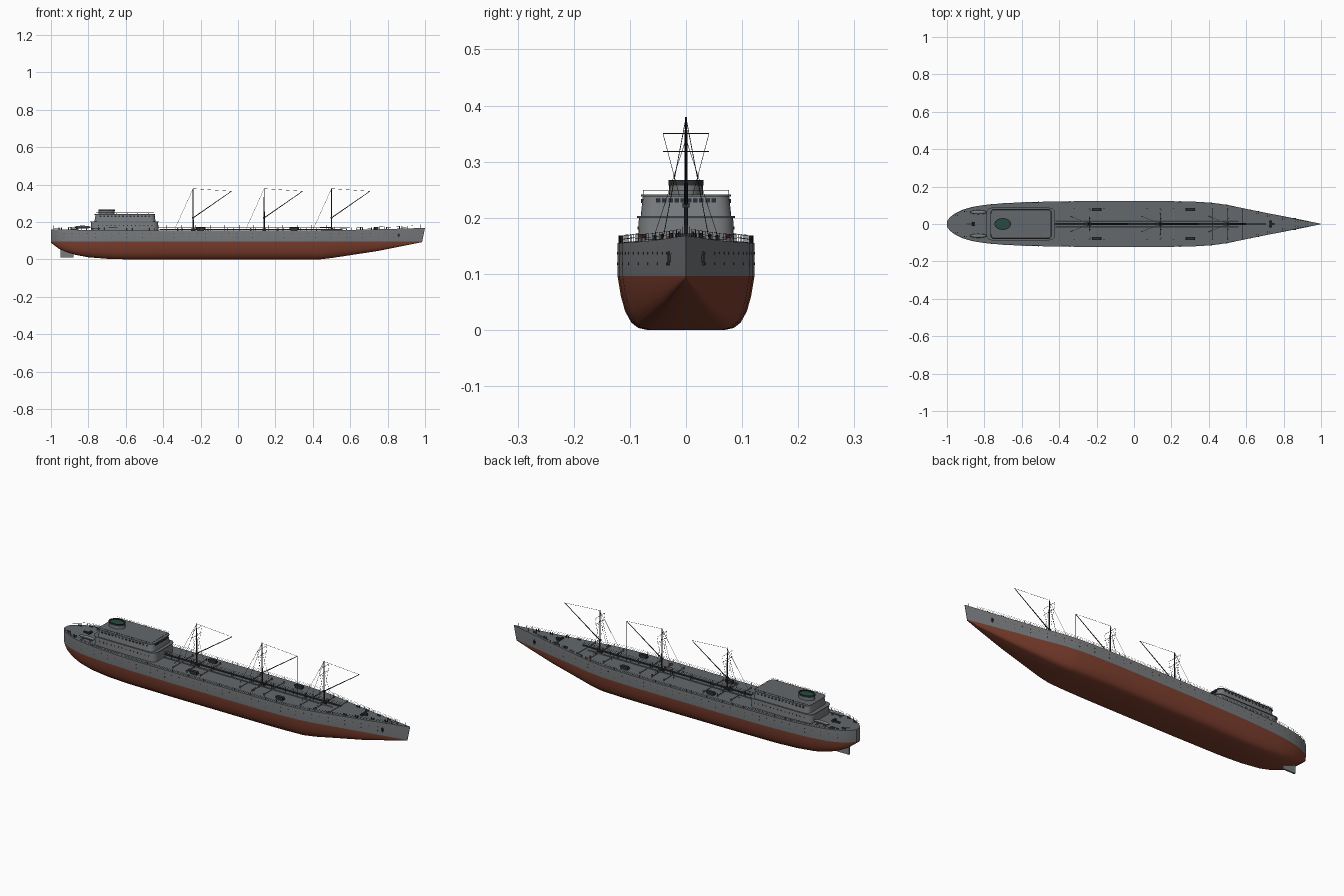
import bpy, bmesh, math
from mathutils import Vector, Matrix

if "Cube" in bpy.data.objects:
    bpy.data.objects.remove(bpy.data.objects["Cube"])

def mat(name, c):
    m = bpy.data.materials.new(name)
    m.diffuse_color = (*c, 1)
    m.use_nodes = True
    m.node_tree.nodes["Principled BSDF"].inputs["Base Color"].default_value = m.diffuse_color
    return m

GREY = mat("hull grey", (0.19, 0.2, 0.21))
RED = mat("antifouling red", (0.21, 0.05, 0.028))
DECK = mat("deck grey", (0.125, 0.14, 0.15))
DARK = mat("dark fittings", (0.03, 0.032, 0.035))
GLASS = mat("window glass", (0.02, 0.03, 0.04))
VALVE = mat("valve red", (0.4, 0.03, 0.02))
GREEN = mat("funnel green", (0.02, 0.07, 0.05))

# ---------- helpers ----------
def lerp(tab, x):
    for (a, u), (b, v) in zip(tab, tab[1:]):
        if x <= b:
            return u + (v - u) * (x - a) / (b - a)
    return tab[-1][1]

def finish(name, bm, mats, smooth=False):
    bmesh.ops.recalc_face_normals(bm, faces=bm.faces)
    me = bpy.data.meshes.new(name)
    bm.to_mesh(me)
    bm.free()
    ob = bpy.data.objects.new(name, me)
    bpy.context.collection.objects.link(ob)
    for m in mats:
        me.materials.append(m)
    if smooth:
        bpy.context.view_layer.objects.active = ob
        ob.select_set(True)
        bpy.ops.object.shade_smooth_by_angle(angle=math.radians(32))
        ob.select_set(False)
    return ob

def box(bm, c, s):
    bmesh.ops.create_cube(bm, size=1, matrix=Matrix.Translation(c) @ Matrix.Diagonal((*s, 1)))

def rod(bm, p, q, r=0.0007, r2=None, n=5):
    p, q = Vector(p), Vector(q)
    d = q - p
    M = Matrix.Translation((p + q) / 2) @ d.to_track_quat('Z', 'Y').to_matrix().to_4x4()
    bmesh.ops.create_cone(bm, cap_ends=True, segments=n, radius1=r, radius2=r if r2 is None else r2,
                          depth=d.length, matrix=M)

def loft(bm, rings):
    vs = [[bm.verts.new(p) for p in r] for r in rings]
    n = len(vs[0])
    for a, b in zip(vs, vs[1:]):
        for i in range(n):
            bm.faces.new((a[i], a[(i + 1) % n], b[(i + 1) % n], b[i]))
    bm.faces.new(vs[0]); bm.faces.new(vs[-1])

def rrect(x0, x1, hy, r, z, n=5):
    pts = []
    for cx, cy, a0 in ((x1 - r, hy - r, 0), (x0 + r, hy - r, 90), (x0 + r, r - hy, 180), (x1 - r, r - hy, 270)):
        for i in range(n + 1):
            a = math.radians(a0 + 90 * i / n)
            pts.append((cx + r * math.cos(a), cy + r * math.sin(a), z))
    return pts

# ---------- hull ----------
BEAM = [(-1, .015), (-.985, .035), (-.96, .055), (-.92, .075), (-.87, .09), (-.8, .102), (-.7, .111), (-.55, .118),
        (-.3, .122), (.2, .122), (.33, .119), (.42, .113), (.5, .102), (.6, .081), (.75, .051), (.9, .02), (.985, .001)]
KEEL = [(-1, .088), (-.96, .058), (-.92, .04), (-.87, .024), (-.8, .011), (-.7, .003), (-.6, 0), (.44, 0),
        (.5, .007), (.75, .045), (.9, .075), (.985, .092)]
WL = 0.096
hb = lambda x: lerp(BEAM, x)
dz = lambda x: .155 + .014 * max(0, (x - .3) / .7) ** 2 + .005 * max(0, (-x - .6) / .4)
PROF = [(.56, 0), (.7, .04), (.8, .14), (.89, .35), (.95, .62), (1, 1)]
xs = sorted({x for x, _ in BEAM} | {x for x, _ in KEEL})
bm = bmesh.new()
rows = []
for x in xs:
    b, k = hb(x), lerp(KEEL, x)
    half = [(w * b, k + (WL - k) * t, 0) for w, t in PROF] + [(b, dz(x), .015)]
    ring = [(-y, z, s) for y, z, s in reversed(half)] + half
    rake = max(0, (x - .75) / .235)
    rows.append([bm.verts.new((x + s * rake, y, z)) for y, z, s in ring])
n = len(rows[0])
for a, b in zip(rows, rows[1:]):
    for i in range(n):
        j = (i + 1) % n
        f = bm.faces.new((a[i], a[j], b[j], b[i]))
        f.material_index = 2 if i == n - 1 else 0 if i in (0, n - 2) else 1
for r in (rows[0], rows[-1]):
    bm.faces.new(r[1:-1]).material_index = 1
    bm.faces.new((r[0], r[1], r[-2], r[-1]))
finish("hull", bm, [GREY, RED, DECK], True)

# rudder
bm = bmesh.new()
box(bm, (-.915, 0, .037), (.07, .008, .055))
finish("rudder", bm, [GREY])

# portholes in two rows, hawse plates with anchors at the bow
bm = bmesh.new()
for s in (-1, 1):
    for row, z in ((0, .137), (1, .118)):
        for i in range(44 if row == 0 else 22):
            x = -.93 + i * (.042 if row == 0 else .084)
            y = hb(x)
            rod(bm, (x, s * (y - .002), z), (x, s * (y + .0007), z), .0022, n=8)
    x = .86
    box(bm, (x, s * (hb(x) + .001), .128), (.012, .006, .014))
    rod(bm, (x, s * (hb(x) + .003), .14), (x, s * (hb(x) + .003), .115), .0018)
finish("portholes_and_anchors", bm, [DARK])

# ---------- deckhouse ----------
bm = bmesh.new()
loft(bm, [rrect(-.787, -.425, .086, .03, .15), rrect(-.785, -.427, .084, .03, .2)])
loft(bm, [rrect(-.768, -.44, .081, .026, .2), rrect(-.762, -.447, .077, .026, .238)])
finish("deckhouse_walls", bm, [GREY], True)
bm = bmesh.new()
loft(bm, [rrect(-.79, -.422, .087, .03, .2), rrect(-.79, -.422, .087, .03, .203)])
loft(bm, [rrect(-.766, -.443, .08, .026, .238), rrect(-.766, -.443, .08, .026, .242)])
finish("deckhouse_roofs", bm, [DECK], True)

# windows of the bridge and lower tier
bm = bmesh.new()
for i in range(10):
    box(bm, (-.4455, -.0495 + i * .011, .231), (.004, .008, .007))
for s in (-1, 1):
    for i in range(14):
        box(bm, (-.735 + i * .02, s * .0785, .23), (.009, .003, .007))
        box(bm, (-.745 + i * .022, s * .0845, .182), (.005, .003, .005))
finish("deckhouse_windows", bm, [GLASS])

# funnel
def ell(k, z):
    return [(-.702 + .043 * k * math.cos(a), .03 * k * math.sin(a), z)
            for a in (2 * math.pi * i / 32 for i in range(32))]
bm = bmesh.new()
loft(bm, [ell(1, .238), ell(1, .258)])
finish("funnel", bm, [GREY], True)
bm = bmesh.new()
loft(bm, [ell(1.04, .258), ell(1.04, .267), ell(.9, .267), ell(.9, .261)])
finish("funnel_rim", bm, [DARK], True)
bm = bmesh.new()
loft(bm, [ell(.88, .26), ell(.88, .2625)])
finish("funnel_cap", bm, [GREEN])

# ---------- railings ----------
bm = bmesh.new()
for s in (-1, 1):
    pts = [(-.985 + i * .03, ) for i in range(65)]
    pts = [(x, s * max(hb(x) - .002, 0), dz(x)) for (x,) in pts]
    for p in pts:
        rod(bm, p, (p[0], p[1], p[2] + .013), .0005, n=4)
    for a, b in zip(pts, pts[1:]):
        for h in (.0065, .013):
            rod(bm, (a[0], a[1], a[2] + h), (b[0], b[1], b[2] + h), .0004, n=3)
    rod(bm, (-.76, s * .076, .249), (-.45, s * .076, .249), .0005, n=3)
    for i in range(12):
        rod(bm, (-.76 + i * .028, s * .076, .241), (-.76 + i * .028, s * .076, .249), .0005, n=4)
rod(bm, (-.45, -.076, .249), (-.45, .076, .249), .0005, n=3)
finish("railings", bm, [DARK])

# ---------- raised catwalk and deck pipes ----------
bm = bmesh.new()
box(bm, (.085, 0, .171), (1.03, .012, .002))
for i in range(27):
    x = -.42 + i * .0388
    for s in (-1, 1):
        rod(bm, (x, s * .006, .15), (x, s * .006, .184), .0006, n=4)
for s in (-1, 1):
    rod(bm, (-.43, s * .006, .184), (.6, s * .006, .184), .0006, n=4)
finish("catwalk", bm, [DARK])
bm = bmesh.new()
for s in (-1, 1):
    for y in (.011, .016):
        rod(bm, (-.42, s * y, .16), (.56, s * y, .16), .0018, n=6)
for x in (-.32, -.24, -.16, .07, .14, .21, .42, .5, .58):
    w = min(.082, hb(x) - .01)
    rod(bm, (x, -w, .16), (x, w, .16), .002, n=6)
    for s in (-1, 1):
        rod(bm, (x, s * w, .15), (x, s * w, .166), .003, n=8)
finish("deck_pipes", bm, [GREY], True)
bm = bmesh.new()
for x in (-.24, .14, .5):
    for s in (-1, 1):
        for y in (.03, .075):
            rod(bm, (x + .004, s * y, .16), (x + .004, s * y, .168), .003, n=8)
finish("valves", bm, [VALVE], True)

# hatches, winches, bollards
bm = bmesh.new()
for s in (-1, 1):
    for x in (-.2, .3):
        box(bm, (x, s * .078, .163), (.038, .016, .016))
        rod(bm, (x - .025, s * .078, .165), (x + .025, s * .078, .165), .005, n=10)
    for x in (-.95, -.9, .66, .72, .8, .87):
        y = max(hb(x) - .014, .004)
        for d in (-.006, .006):
            rod(bm, (x + d, s * y, dz(x) - .002), (x + d, s * y, dz(x) + .011), .0025, n=8)
    rod(bm, (.73, s * .004, .166), (.73, s * .02, .166), .006, n=10)
rod(bm, (-.86, -.012, .166), (-.86, .012, .166), .007, n=10)
box(bm, (-.88, 0, .162), (.03, .008, .008))
box(bm, (.74, 0, .166), (.025, .012, .012))
finish("winches_and_bollards", bm, [DARK])

# stern boats on cradles
bm = bmesh.new()
for s in (-1, 1):
    rings = []
    for t in range(9):
        u = -1 + t / 4
        k = max(.15, math.sqrt(max(0, 1 - u * u)))
        rings.append([(-.832 + .046 * u, s * .063 + .011 * k * math.cos(a), .172 + .008 * k * math.sin(a))
                      for a in (math.pi * i / 6 for i in range(12))])
    loft(bm, rings)
    for x in (-.855, -.81):
        box(bm, (x, s * .063, .162), (.004, .016, .01))
finish("lifeboats", bm, [GREY], True)

# ---------- masts, booms and rigging ----------
bm, rg = bmesh.new(), bmesh.new()
for m in (-.24, .14, .5):
    rod(bm, (m, 0, .15), (m, 0, .38), .0042, .002, n=10)
    rod(bm, (m, 0, .222), (m + .205, 0, .364), .0025, .0015, n=8)
    box(bm, (m, 0, .158), (.02, .02, .012))
    box(bm, (m, 0, .222), (.01, .012, .008))
    for z in (.318, .35):
        rod(bm, (m, -.041, z), (m, .041, z), .0008)
    rod(rg, (m, 0, .378), (m + .205, 0, .364))
    for s in (-1, 1):
        rod(rg, (m, 0, .378), (m - .1, s * .042, .157))
        rod(rg, (m, s * .041, .35), (m, s * .012, .24), .0005)
        rod(rg, (m, 0, .34), (m, s * .06, .157), .0005)
rod(rg, (.345, 0, .364), (.345, 0, .157), .0012)
finish("masts_and_booms", bm, [DARK], True)
finish("rigging", rg, [DARK])

# jackstaff at the bow and flagstaff at the stern
bm = bmesh.new()
rod(bm, (.975, 0, .165), (.975, 0, .185), .0008)
rod(bm, (-.985, 0, .158), (-.985, 0, .182), .0008)
finish("staffs", bm, [DARK])
